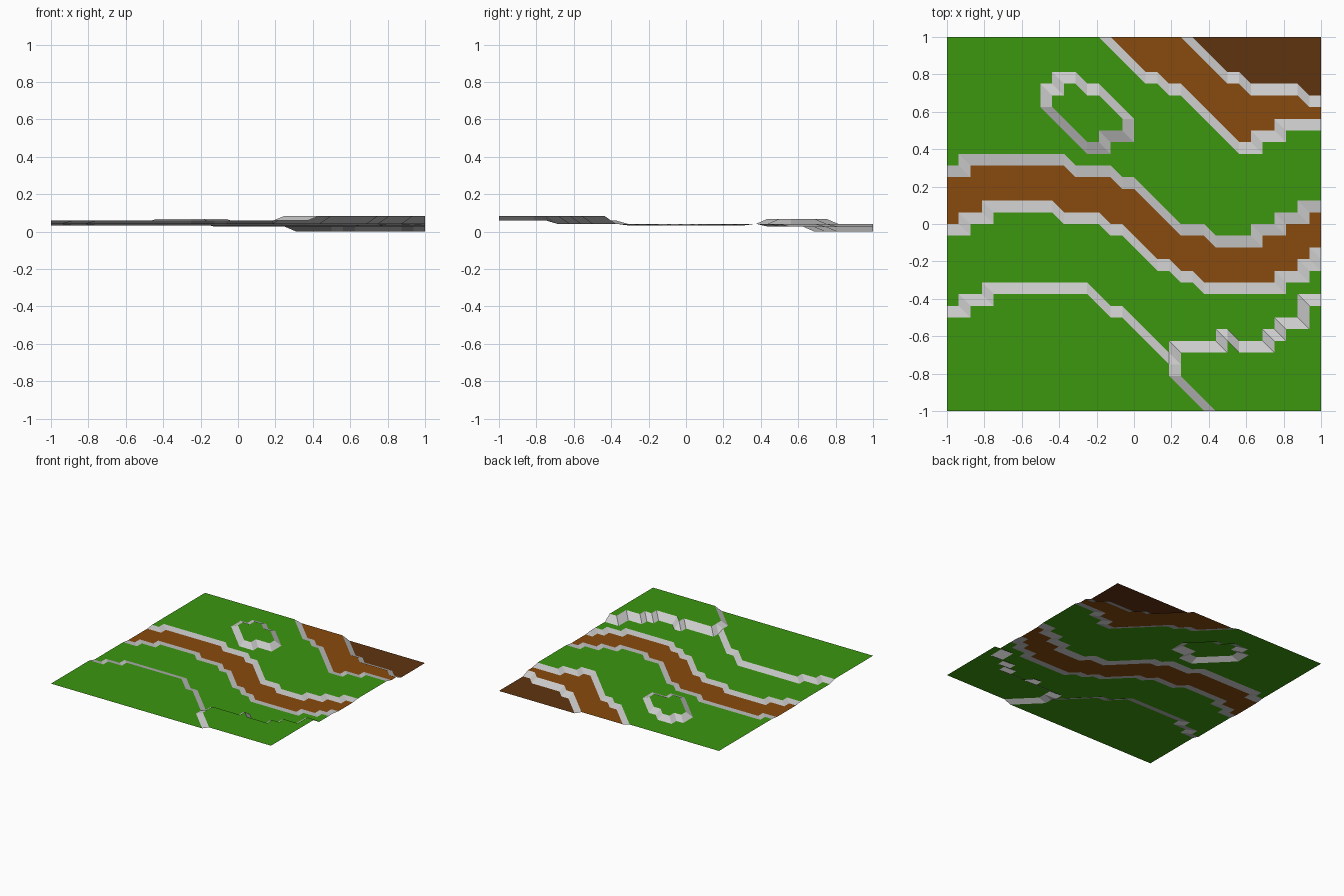
import bpy
import bmesh

if "Cube" in bpy.data.objects:
    bpy.data.objects.remove(bpy.data.objects["Cube"])

N = 32                 # cells per side
STEP = 2 / N


def material(name, rgb):
    m = bpy.data.materials.new(name)
    m.diffuse_color = (*rgb, 1)
    m.use_nodes = True
    m.node_tree.nodes["Principled BSDF"].inputs["Base Color"].default_value = m.diffuse_color
    return m


MATS = [material("grass_green", (0.046, 0.31, 0.005)),
        material("earth_brown", (0.25, 0.070, 0.004)),
        material("dark_brown", (0.115, 0.034, 0.005)),
        material("slope_grey", (0.60, 0.60, 0.60))]
GRASS, EARTH, DARK, SLOPE = range(4)

# Terrace levels: height and colour
LEVELS = {
    "pit": (0.0, DARK),
    "hollow": (0.027, EARTH),
    "channel": (0.034, EARTH),
    "field": (0.042, GRASS),
    "south": (0.060, GRASS),
    "hill": (0.069, GRASS),
    "plateau": (0.085, GRASS),
}

# Terrace borders as (column, row) breakpoints in grid steps
CHANNEL_TOP = [(0, 21), (1, 21), (2, 22), (10, 22), (11, 21), (14, 21), (15, 20),
               (16, 20), (20, 16), (22, 16), (23, 15), (26, 15), (27, 16),
               (28, 16), (29, 17), (30, 17), (31, 18), (32, 18)]
CHANNEL_BOTTOM = [(0, 16), (1, 16), (2, 17), (3, 17), (4, 18), (9, 18), (10, 17),
                  (13, 17), (14, 16), (15, 16), (18, 13), (19, 13), (20, 12),
                  (21, 12), (22, 11), (28, 11), (29, 12), (30, 12), (32, 14)]
SOUTH_TOP = [(0, 9), (1, 9), (2, 10), (3, 10), (4, 11), (12, 11), (14, 9), (15, 9),
             (19, 5), (20, 6), (23, 6), (24, 7), (25, 6), (27, 6), (28, 7),
             (29, 8), (30, 8), (31, 10), (32, 10)]
HOLLOW_EDGE = [(0, 46), (17, 29), (18, 29), (19, 28), (20, 28), (25, 23), (26, 23),
               (27, 24), (28, 24), (29, 25), (32, 25)]
PIT_EDGE = [(0, 53), (24, 29), (25, 29), (26, 28), (30, 28), (31, 27), (32, 27)]
# Hill: column -> (lowest row, highest row)
HILL = {9: (26, 27), 10: (25, 28), 11: (24, 28), 12: (23, 27),
        13: (23, 27), 14: (24, 26), 15: (24, 25)}


def border(points, i):
    for (x0, y0), (x1, y1) in zip(points, points[1:]):
        if x0 <= i <= x1:
            return round(y0 + (y1 - y0) * (i - x0) / (x1 - x0))


def level(i, j):
    if j < border(SOUTH_TOP, i):
        return "plateau" if i >= 20 and i + j >= 23 else "south"
    if border(CHANNEL_BOTTOM, i) <= j < border(CHANNEL_TOP, i):
        return "channel"
    if j >= border(PIT_EDGE, i):
        return "pit"
    if j >= border(HOLLOW_EDGE, i):
        return "hollow"
    if i in HILL and HILL[i][0] <= j <= HILL[i][1]:
        return "hill"
    return "field"


# Terrain sheet: triangulated grid, level triangles take the terrace colour,
# triangles joining two levels are grey slopes
bm = bmesh.new()
grid = {}
for i in range(N + 1):
    for j in range(N + 1):
        name = level(i, j)
        v = bm.verts.new((-1 + i * STEP, -1 + j * STEP, LEVELS[name][0]))
        grid[i, j] = (v, name)

for i in range(N):
    for j in range(N):
        a, b = grid[i, j], grid[i + 1, j]
        c, d = grid[i + 1, j + 1], grid[i, j + 1]
        for tri in ((a, b, d), (b, c, d)):
            face = bm.faces.new([v for v, _ in tri])
            names = {n for _, n in tri}
            face.material_index = LEVELS[names.pop()][1] if len(names) == 1 else SLOPE

mesh = bpy.data.meshes.new("terrain")
bm.to_mesh(mesh)
bm.free()
for m in MATS:
    mesh.materials.append(m)
terrain = bpy.data.objects.new("terrain", mesh)
bpy.context.collection.objects.link(terrain)
